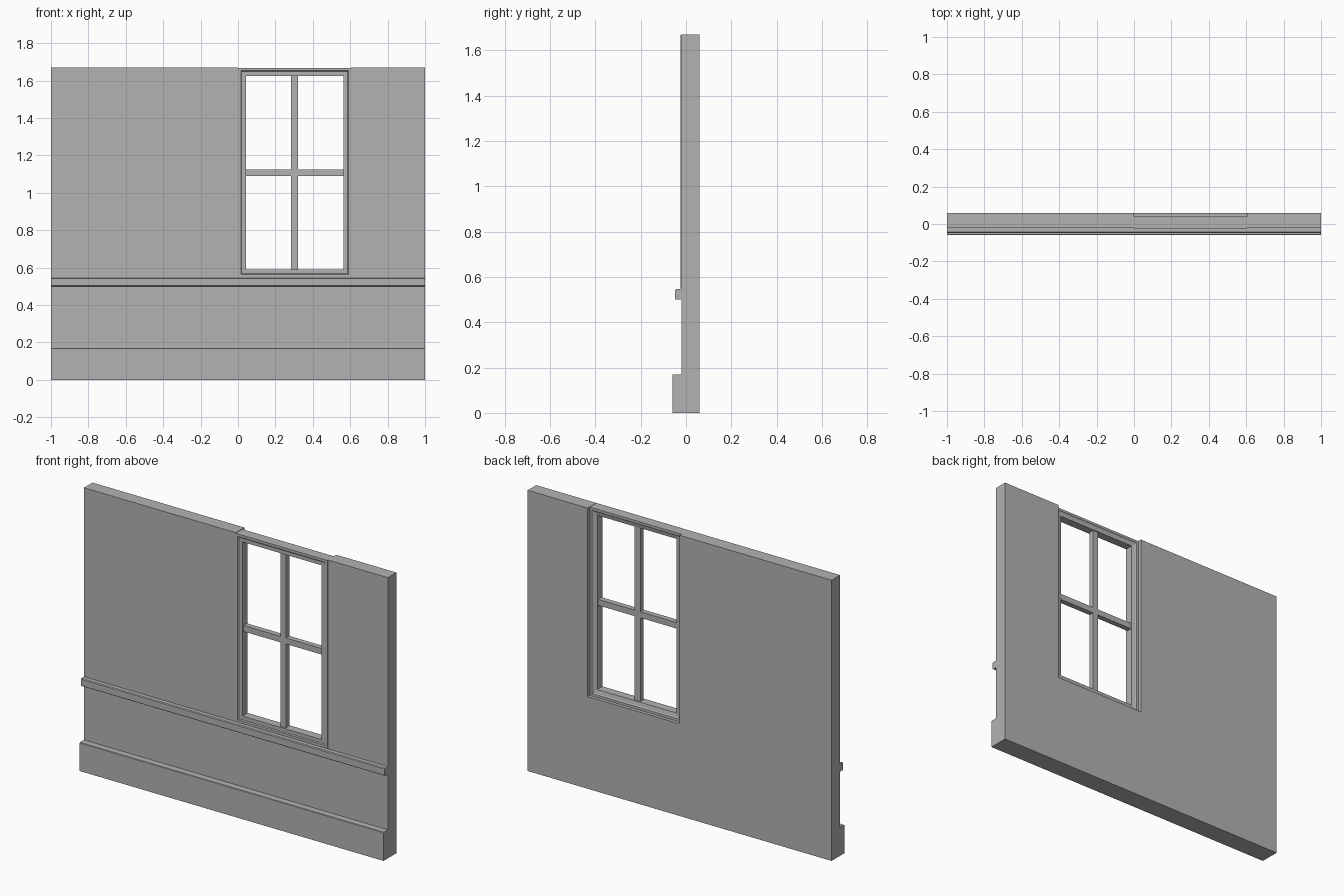
import bpy, bmesh

if "Cube" in bpy.data.objects:
    bpy.data.objects.remove(bpy.data.objects["Cube"])

# Mid-grey paint shared by every part
grey = bpy.data.materials.new("grey_paint")
grey.diffuse_color = (0.45, 0.45, 0.45, 1)
grey.use_nodes = True
grey.node_tree.nodes["Principled BSDF"].inputs["Base Color"].default_value = grey.diffuse_color


def finish(name, bm):
    bmesh.ops.recalc_face_normals(bm, faces=bm.faces)
    mesh = bpy.data.meshes.new(name)
    bm.to_mesh(mesh)
    bm.free()
    mesh.materials.append(grey)
    obj = bpy.data.objects.new(name, mesh)
    bpy.context.collection.objects.link(obj)
    return obj


def extrude(name, points, offset):
    """Extrude a closed 3D outline along an offset vector."""
    bm = bmesh.new()
    face = bm.faces.new([bm.verts.new(p) for p in points])
    result = bmesh.ops.extrude_face_region(bm, geom=[face], use_keep_orig=True)
    moved = [g for g in result["geom"] if isinstance(g, bmesh.types.BMVert)]
    bmesh.ops.translate(bm, verts=moved, vec=offset)
    return finish(name, bm)


def box(name, x0, x1, y0, y1, z0, z1):
    outline = [(x0, y0, z0), (x1, y0, z0), (x1, y0, z1), (x0, y0, z1)]
    return extrude(name, outline, (0, y1 - y0, 0))


def moulding(name, profile):
    """Run a (y, z) profile along the full width of the wall."""
    return extrude(name, [(-1, y, z) for y, z in profile], (2, 0, 0))


def frame(name, x0, x1, z0, z1, profile):
    """Mitred rectangular frame from an (inset, y) profile."""
    bm = bmesh.new()
    rings = []
    for d, y in profile:
        corners = [(x0 + d, z0 + d), (x1 - d, z0 + d), (x1 - d, z1 - d), (x0 + d, z1 - d)]
        rings.append([bm.verts.new((x, y, z)) for x, z in corners])
    for i, ring in enumerate(rings):
        nxt = rings[(i + 1) % len(rings)]
        for k in range(4):
            j = (k + 1) % 4
            bm.faces.new((ring[k], ring[j], nxt[j], nxt[k]))
    return finish(name, bm)


W0, W1, SILL, TOP = 0.0, 0.605, 0.548, 1.67

# Wall slab with a window notch open at the top
wall = [(-1, 0), (1, 0), (1, TOP), (W1, TOP), (W1, SILL), (W0, SILL), (W0, TOP), (-1, TOP)]
extrude("wall", [(x, -0.02, z) for x, z in wall], (0, 0.08, 0))

# Skirting board and chair rail
moulding("baseboard", [(-0.02, 0), (-0.06, 0), (-0.06, 0.167), (-0.057, 0.17), (-0.02, 0.17)])
moulding("chair_rail", [(-0.02, 0.5), (-0.044, 0.5), (-0.049, 0.504), (-0.049, 0.542),
                        (-0.044, 0.546), (-0.02, 0.546)])

# Window frame with a shallow sloped inner face
frame("window_frame", W0, W1, SILL, TOP - 0.002,
      [(0, -0.024), (0.015, -0.024), (0.02, -0.019), (0.042, -0.019),
       (0.042, 0.03), (0.02, 0.035), (0.015, 0.04), (0, 0.04)])

# Crossing glazing bars
box("vertical_glazing_bar", 0.284, 0.321, -0.008, 0.024, 0.58, 1.635)
box("horizontal_glazing_bar", 0.035, 0.57, -0.008, 0.024, 1.089, 1.125)
